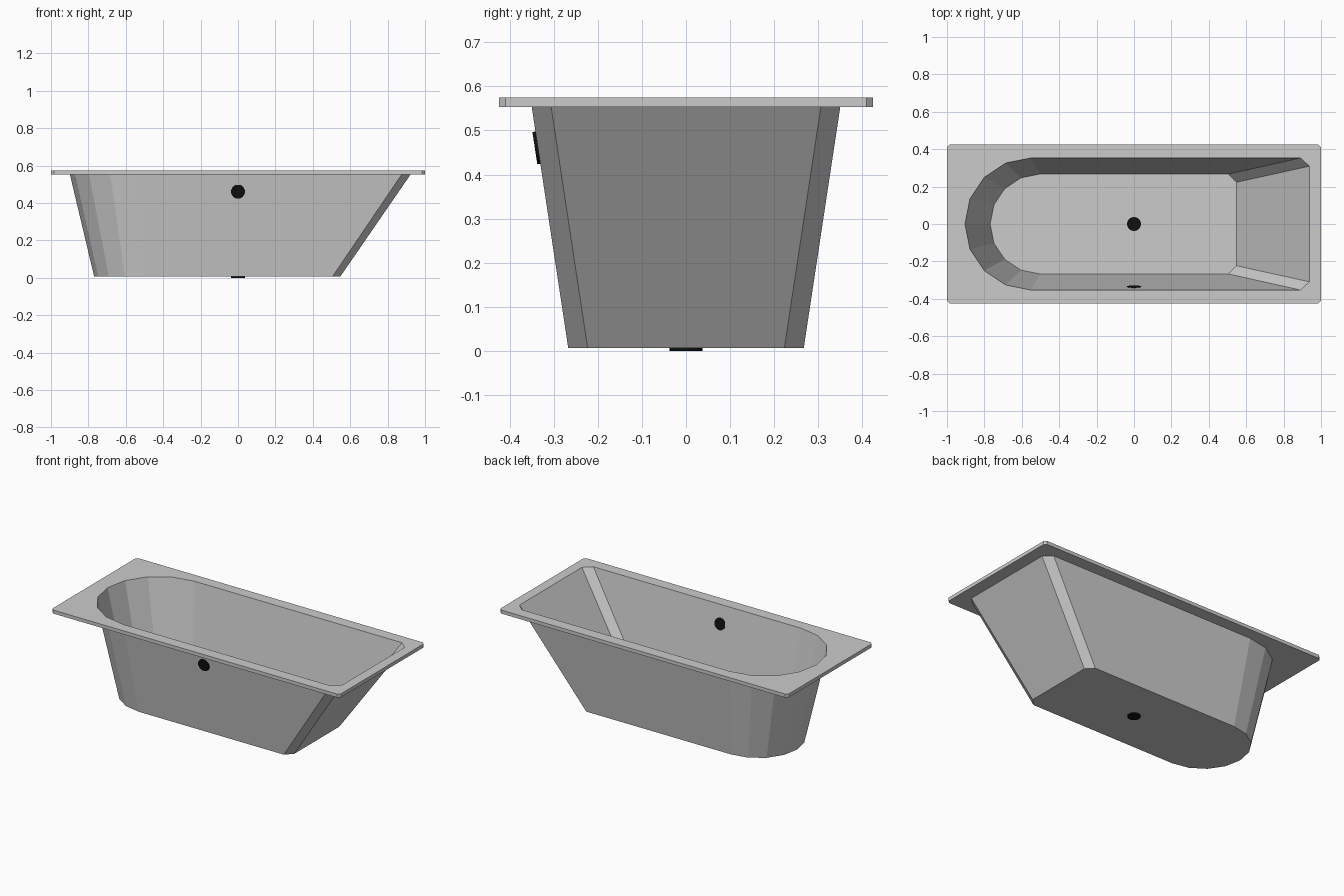
import bpy, bmesh
from math import sin, cos, pi
from mathutils import Vector

if "Cube" in bpy.data.objects:
    bpy.data.objects.remove(bpy.data.objects["Cube"])

RIM_TOP, RIM_BOTTOM, FLOOR = 0.575, 0.553, 0.007


def outline(arc_x, half_w, foot_x, end_x, end_w, z):
    """Tub cross-section: half-round head on the left, chamfered foot on the right."""
    pts = []
    for i in range(9):
        a = pi / 2 + i * pi / 8
        pts.append(Vector((arc_x + half_w * cos(a), half_w * sin(a), z)))
    pts += [Vector(p) for p in ((foot_x, -half_w, z), (end_x, -end_w, z),
                                (end_x, end_w, z), (foot_x, half_w, z))]
    return pts


def rim_outline(z, x=1.0, y=0.424, c=0.015):
    return [Vector(p) for p in (
        (-x + c, y, z), (-x, y - c, z), (-x, -y + c, z), (-x + c, -y, z),
        (x - c, -y, z), (x, -y + c, z), (x, y - c, z), (x - c, y, z))]


def add_loop(bm, pts):
    return [bm.verts.new(p) for p in pts]


def wall(bm, a, b):
    for i in range(len(a)):
        j = (i + 1) % len(a)
        bm.faces.new((a[i], a[j], b[j], b[i]))


def ring_face(bm, outer, inner, up):
    edges = []
    for loop in (outer, inner):
        for i, v in enumerate(loop):
            w = loop[(i + 1) % len(loop)]
            edges.append(bm.edges.get((v, w)) or bm.edges.new((v, w)))
    res = bmesh.ops.triangle_fill(bm, edges=edges, use_beauty=True,
                                  use_dissolve=False, normal=(0, 0, up))
    for f in res["geom"]:
        if isinstance(f, bmesh.types.BMFace):
            f.normal_update()
            if f.normal.z * up < 0:
                f.normal_flip()


def finish(bm, name):
    mesh = bpy.data.meshes.new(name)
    bm.to_mesh(mesh)
    bm.free()
    obj = bpy.data.objects.new(name, mesh)
    bpy.context.collection.objects.link(obj)
    return obj


top = outline(-0.551, 0.353, 0.890, 0.938, 0.309, RIM_TOP)
bottom = outline(-0.502, 0.267, 0.505, 0.547, 0.223, FLOOR)
t = (RIM_TOP - RIM_BOTTOM) / (RIM_TOP - FLOOR)
under = [a.lerp(b, t) for a, b in zip(top, bottom)]

# Basin: thin sloping walls and floor
bm = bmesh.new()
a, b = add_loop(bm, top), add_loop(bm, bottom)
wall(bm, b, a)
bm.faces.new(b)
for f in bm.faces:
    f.normal_update()
    if f.normal.dot(Vector((0, 0, 0.4)) - f.calc_center_median()) < 0:
        f.normal_flip()
finish(bm, "basin")

# Rim: flat slab with clipped corners around the basin opening
bm = bmesh.new()
hi, lo = add_loop(bm, rim_outline(RIM_TOP)), add_loop(bm, rim_outline(RIM_BOTTOM))
ring_face(bm, hi, add_loop(bm, top), 1)
ring_face(bm, lo, add_loop(bm, under), -1)
wall(bm, lo, hi)
for f in bm.faces:
    f.normal_update()
    if abs(f.normal.z) < 0.5 and f.normal.dot(f.calc_center_median()) < 0:
        f.normal_flip()
finish(bm, "rim")

# Drain and overflow: black discs showing on both sides of the sheet
black = bpy.data.materials.new("black")
black.diffuse_color = (0.005, 0.005, 0.005, 1)
black.use_nodes = True
black.node_tree.nodes["Principled BSDF"].inputs["Base Color"].default_value = black.diffuse_color


def disc(name, center, normal):
    n = Vector(normal).normalized()
    bpy.ops.mesh.primitive_cylinder_add(
        vertices=32, radius=0.037, depth=0.009,
        location=Vector(center) + n * 0.0025,
        rotation=n.to_track_quat('Z', 'Y').to_euler())
    obj = bpy.context.object
    obj.name = name
    obj.data.materials.append(black)


disc("drain", (0, 0, FLOOR), (0, 0, -1))
slope = (0.353 - 0.267) / (RIM_TOP - FLOOR)
disc("overflow", (0, -0.267 - slope * (0.461 - FLOOR), 0.461), (0, -1, -slope))
